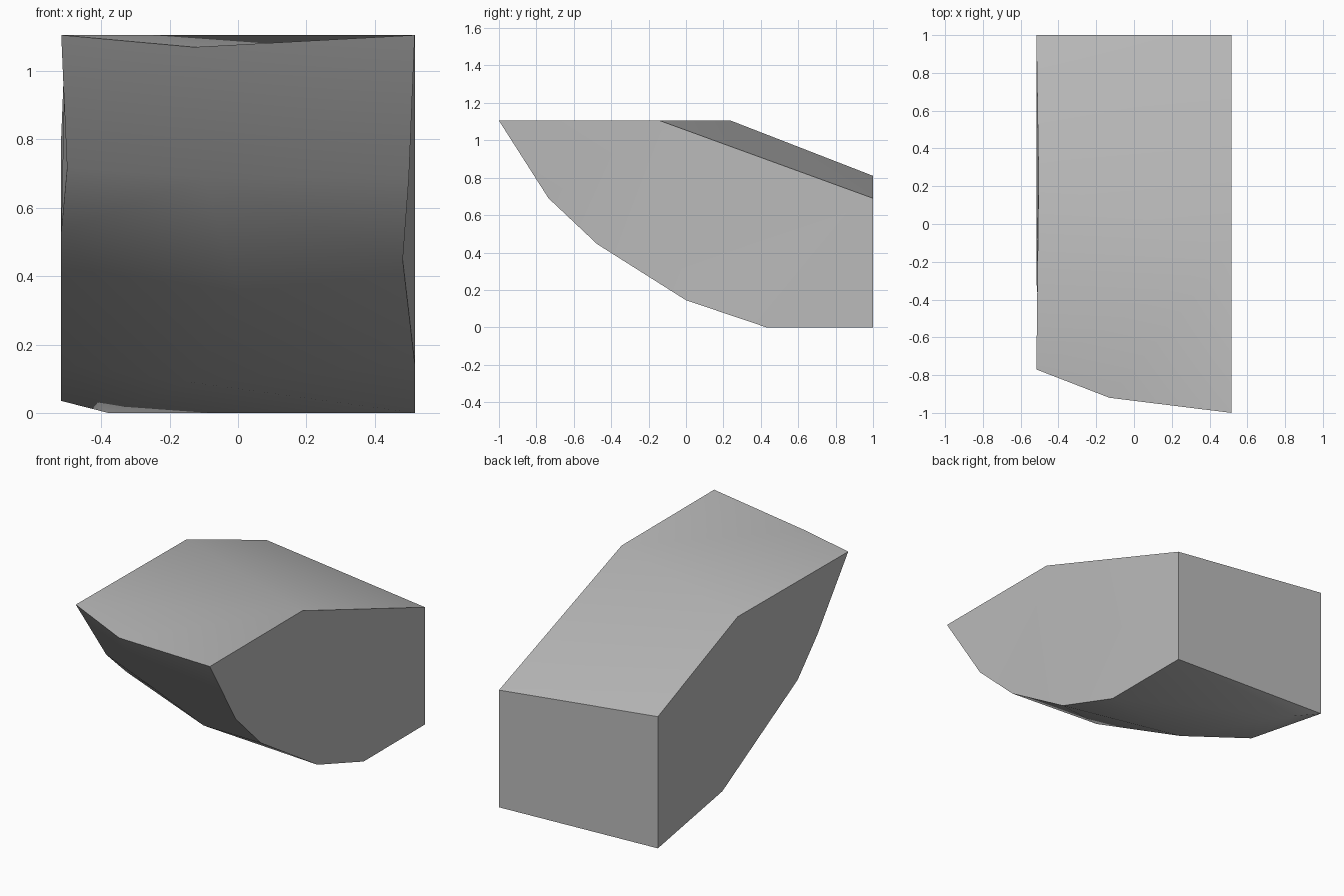
import bpy, bmesh, math

old = bpy.data.objects.get("Cube")
if old:
    bpy.data.objects.remove(old, do_unlink=True)

# Single stone colour
stone = bpy.data.materials.new("stone_grey")
stone.use_nodes = True
colour = (0.5, 0.5, 0.5, 1)
stone.diffuse_color = colour
shader = stone.node_tree.nodes["Principled BSDF"]
shader.inputs["Base Color"].default_value = colour

# Cross-sections down the curved front, from top lip to the underside
left_section = [(-.517, -.77, 1.105), (-.50, -.51, .715), (-.517, -.30, .53),
                (-.517, .40, .142), (-.517, 1, .035)]
middle_section = [(-.13, -.92, 1.07), (-.10, -.66, .69), (0, -.32, .36),
                  (-.14, .235, .09), (-.38, .93, 0)]
right_section = [(.517, -1, 1.105), (.50, -.735, .69), (.482, -.475, .445),
                 (.517, 0, .145), (.517, .43, 0)]

bm = bmesh.new()


def add_points(points):
    return [bm.verts.new(p) for p in points]


left, middle, right = map(add_points, (left_section, middle_section, right_section))

# Back corners and the crease across the sloping top
left_back, left_crease = add_points([(-.517, 1, .81), (-.505, .24, 1.105)])
right_foot, right_back, right_crease = add_points(
    [(.517, 1, 0), (.517, 1, .69), (.517, -.14, 1.105)])

# Curved front and underside
for a, b in ((left, middle), (middle, right)):
    for i in range(len(a) - 1):
        bm.faces.new((a[i], a[i + 1], b[i + 1], b[i]))
bm.faces.new((left[-1], right_foot, right[-1], middle[-1]))

# Flat sides, back, sloping top and front top
bm.faces.new(left + [left_back, left_crease])
bm.faces.new(right + [right_foot, right_back, right_crease])
bm.faces.new((left[-1], right_foot, right_back, left_back))
bm.faces.new((left_back, right_back, right_crease, left_crease))
bm.faces.new((left_crease, right_crease, right[0], middle[0], left[0]))
bmesh.ops.recalc_face_normals(bm, faces=bm.faces)
bmesh.ops.triangulate(bm, faces=bm.faces)

mesh = bpy.data.meshes.new("rock_block")
bm.to_mesh(mesh)
bm.free()
mesh.materials.append(stone)
rock = bpy.data.objects.new("rock_block", mesh)
bpy.context.collection.objects.link(rock)

# Soft facets with crisp outer edges
bpy.ops.object.select_all(action="DESELECT")
rock.select_set(True)
bpy.context.view_layer.objects.active = rock
bpy.ops.object.shade_smooth_by_angle(angle=math.radians(35))
